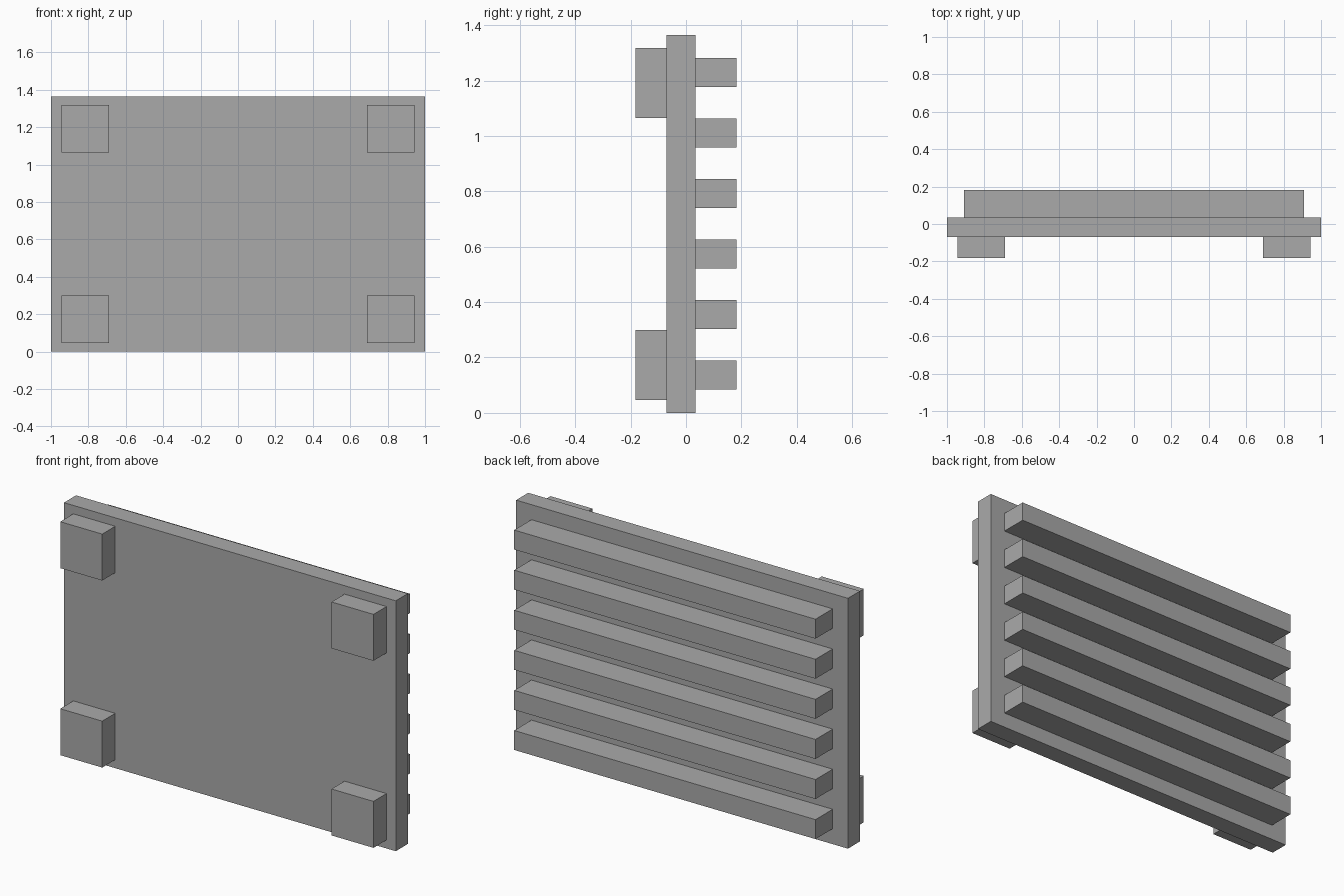
import bpy

cube = bpy.data.objects.get("Cube")
if cube:
    bpy.data.objects.remove(cube, do_unlink=True)

grey = bpy.data.materials.new("plain grey")
grey.use_nodes = True
colour = (0.4, 0.4, 0.4, 1)
grey.diffuse_color = colour
grey.node_tree.nodes["Principled BSDF"].inputs["Base Color"].default_value = colour


def box(name, low, high):
    """Add a box spanning two opposite corners."""
    centre = [(a + b) / 2 for a, b in zip(low, high)]
    bpy.ops.mesh.primitive_cube_add(size=1, location=centre)
    obj = bpy.context.object
    obj.name = name
    obj.scale = [b - a for a, b in zip(low, high)]
    bpy.ops.object.transform_apply(location=False, rotation=False, scale=True)
    obj.data.materials.append(grey)
    return obj


HEIGHT, DEPTH = 1.364, 0.182
PLATE_FRONT, PLATE_BACK = -0.07, 0.034

# Main plate
box("plate", (-1, PLATE_FRONT, 0), (1, PLATE_BACK, HEIGHT))

# Square pads near the four front corners
PAD = 0.253
for side, x in (("right", -0.944), ("left", 0.944 - PAD)):
    for level, z in (("lower", 0.046), ("upper", HEIGHT - 0.046 - PAD)):
        box(f"{level}_{side}_pad", (x, -DEPTH, z), (x + PAD, PLATE_FRONT, z + PAD))

# Horizontal slats across the back
for i in range(6):
    z = 0.084 + i * 0.2184
    box(f"slat_{i + 1}", (-0.908, PLATE_BACK, z), (0.908, DEPTH, z + 0.106))
